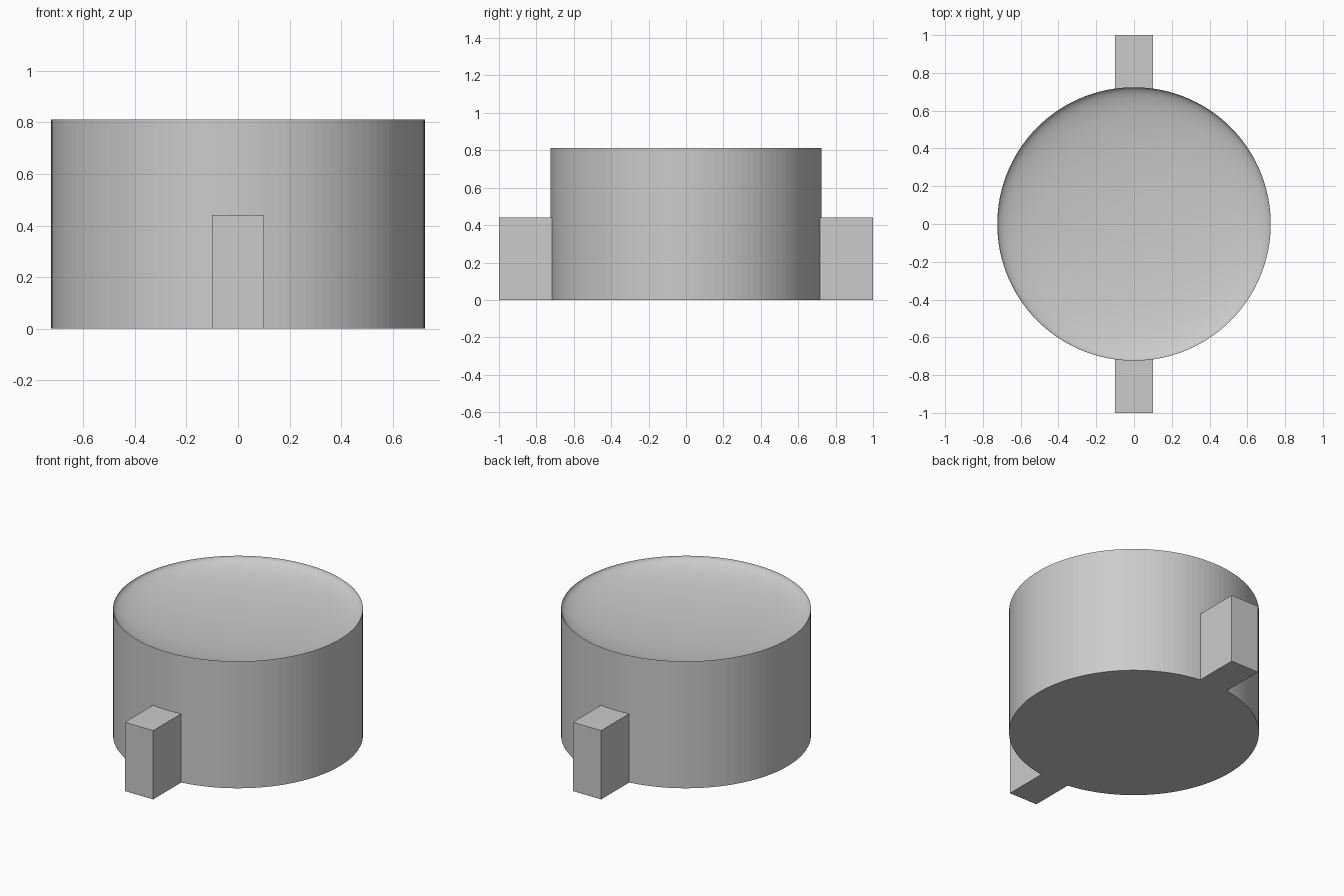
import bpy
import bmesh
import math

cube = bpy.data.objects.get("Cube")
if cube:
    bpy.data.objects.remove(cube)

grey = bpy.data.materials.new("light grey")
grey.use_nodes = True
COLOUR = (0.6, 0.6, 0.6, 1)
grey.diffuse_color = COLOUR
grey.node_tree.nodes["Principled BSDF"].inputs["Base Color"].default_value = COLOUR

RADIUS, HEIGHT, DISH_DEPTH = 0.724, 0.812, 0.11
SEGMENTS, RINGS = 120, 24


def add_object(name, bm):
    bmesh.ops.recalc_face_normals(bm, faces=bm.faces)
    mesh = bpy.data.meshes.new(name)
    bm.to_mesh(mesh)
    bm.free()
    mesh.materials.append(grey)
    obj = bpy.data.objects.new(name, mesh)
    bpy.context.collection.objects.link(obj)
    return obj


# Round body: flat base, straight wall, elliptical hollow in the top
profile = [(0, 0), (RADIUS, 0)]
for i in range(RINGS + 1):
    a = math.pi / 2 * i / RINGS
    profile.append((RADIUS * math.cos(a), HEIGHT - DISH_DEPTH * math.sin(a)))
bm = bmesh.new()
verts = [bm.verts.new((r, 0, z)) for r, z in profile]
edges = [bm.edges.new(pair) for pair in zip(verts, verts[1:])]
bmesh.ops.spin(bm, geom=verts + edges, cent=(0, 0, 0), axis=(0, 0, 1),
               angle=math.tau, steps=SEGMENTS)
bmesh.ops.remove_doubles(bm, verts=bm.verts, dist=0.0001)
body = add_object("dished_body", bm)
for face in body.data.polygons:
    face.use_smooth = face.normal.z > 0.01 and face.center.z > 0.1

# Square lugs on the front and back
for name, side in (("front_lug", -1), ("back_lug", 1)):
    bm = bmesh.new()
    bmesh.ops.create_cube(bm, size=1)
    bmesh.ops.scale(bm, verts=bm.verts, vec=(0.2, 0.32, 0.44))
    bmesh.ops.translate(bm, verts=bm.verts, vec=(0, side * 0.84, 0.22))
    add_object(name, bm)
